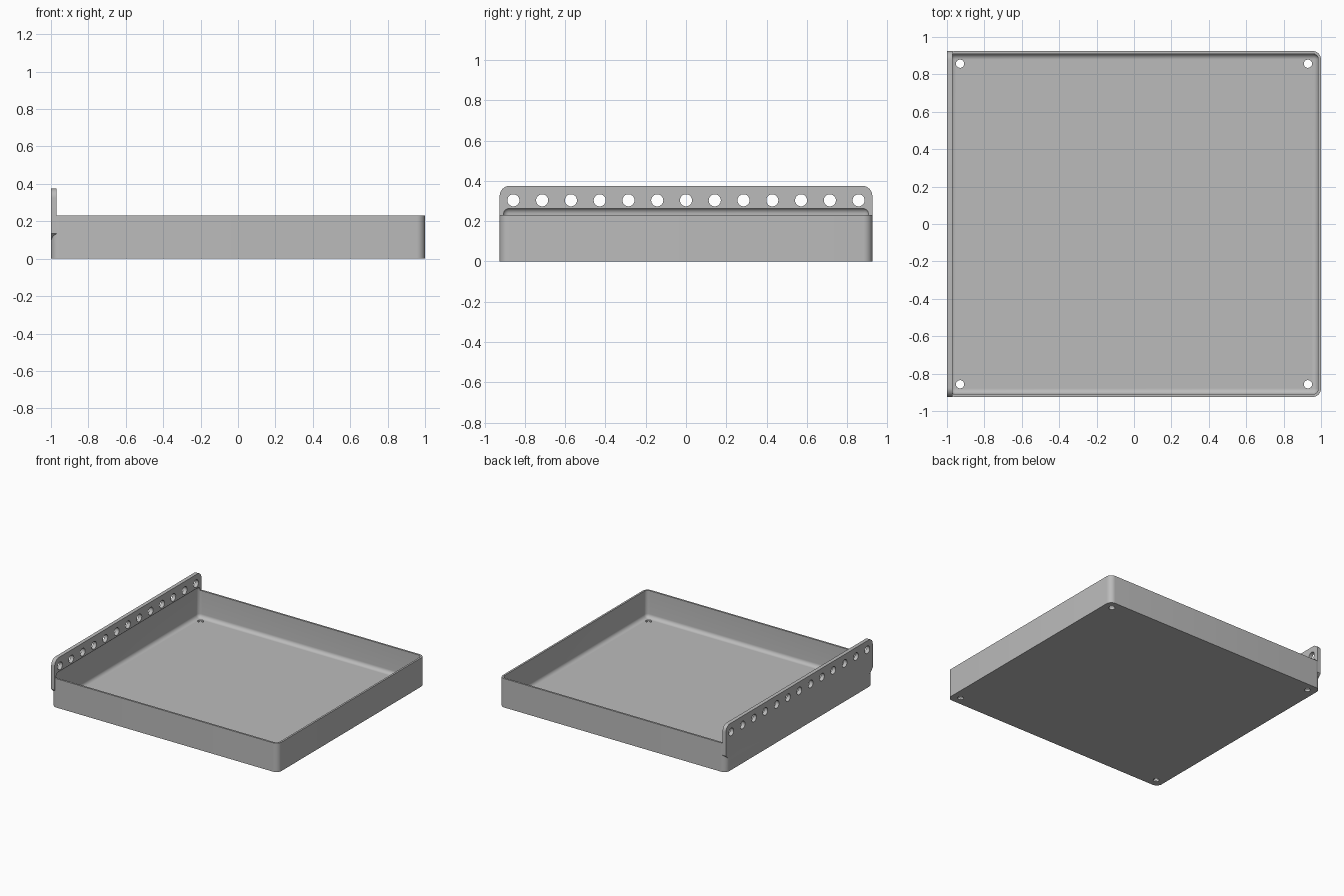
import bpy, bmesh
from math import pi, cos, sin
from mathutils import Matrix, Vector

cube = bpy.data.objects.get("Cube")
if cube:
    bpy.data.objects.remove(cube, do_unlink=True)

HALF_Y, RIM, WALL, RADIUS = 0.925, 0.23, 0.015, 0.045

grey = bpy.data.materials.new("plain grey")
grey.use_nodes = True
color = (0.5, 0.5, 0.5, 1)
grey.diffuse_color = color
grey.node_tree.nodes["Principled BSDF"].inputs["Base Color"].default_value = color


def make_object(name, bm):
    bmesh.ops.recalc_face_normals(bm, faces=bm.faces)
    mesh = bpy.data.meshes.new(name)
    bm.to_mesh(mesh)
    bm.free()
    mesh.materials.append(grey)
    obj = bpy.data.objects.new(name, mesh)
    bpy.context.collection.objects.link(obj)
    return obj


def rounded_box(name, half_x, half_y, z0, z1, radius, all_edges):
    bm = bmesh.new()
    size = Matrix.Diagonal((2 * half_x, 2 * half_y, z1 - z0, 1))
    bmesh.ops.create_cube(bm, size=1, matrix=Matrix.Translation((0, 0, (z0 + z1) / 2)) @ size)
    edges = [e for e in bm.edges
             if all_edges or abs(e.verts[0].co.z - e.verts[1].co.z) > 0.01]
    bmesh.ops.bevel(bm, geom=edges, offset=radius, segments=8, profile=0.5, affect='EDGES')
    return make_object(name, bm)


def add_hole(bm, location, radius, depth, rotation=Matrix()):
    bmesh.ops.create_cone(bm, cap_ends=True, segments=32, radius1=radius, radius2=radius,
                          depth=depth, matrix=Matrix.Translation(location) @ rotation)


def boolean(target, tool, operation):
    mod = target.modifiers.new(tool.name, 'BOOLEAN')
    mod.object, mod.operation, mod.solver = tool, operation, 'EXACT'
    bpy.context.view_layer.objects.active = target
    bpy.ops.object.modifier_apply(modifier=mod.name)
    bpy.data.objects.remove(tool, do_unlink=True)


# Solid tray body with rounded upright corners
tray = rounded_box("tray", 1, HALF_Y, 0, RIM, RADIUS, False)

# Upright mounting flange: rounded at the top, tapering into the body below
corner, top = 0.05, 0.375
side = [(HALF_Y - 0.06, 0.075), (HALF_Y, 0.135)]
side += [(HALF_Y - corner + corner * cos(i * pi / 16),
          top - corner + corner * sin(i * pi / 16)) for i in range(9)]
outline = side + [(-y, z) for y, z in reversed(side)]
bm = bmesh.new()
face = bm.faces.new([bm.verts.new((-1, y, z)) for y, z in outline])
extruded = bmesh.ops.extrude_face_region(bm, geom=[face])["geom"]
bmesh.ops.translate(bm, vec=Vector((0.03, 0, 0)),
                    verts=[v for v in extruded if isinstance(v, bmesh.types.BMVert)])
boolean(tray, make_object("flange", bm), 'UNION')

# Hollow interior, with soft edges that also undercut the flange
cavity = rounded_box("cavity", 1 - WALL, HALF_Y - WALL, WALL, 0.266, 0.03, True)
boolean(tray, cavity, 'DIFFERENCE')

# Four floor holes and a row of thirteen flange holes
bm = bmesh.new()
for x in (-0.93, 0.93):
    for y in (-0.857, 0.857):
        add_hole(bm, (x, y, 0), 0.022, 0.1)
for i in range(-6, 7):
    add_hole(bm, (-0.985, i * 0.1428, 0.303), 0.03, 0.1, Matrix.Rotation(pi / 2, 4, 'Y'))
boolean(tray, make_object("holes", bm), 'DIFFERENCE')

# Smooth curves, crisp corners
bpy.ops.object.select_all(action='DESELECT')
tray.select_set(True)
bpy.context.view_layer.objects.active = tray
bpy.ops.object.shade_smooth_by_angle(angle=pi / 6)
